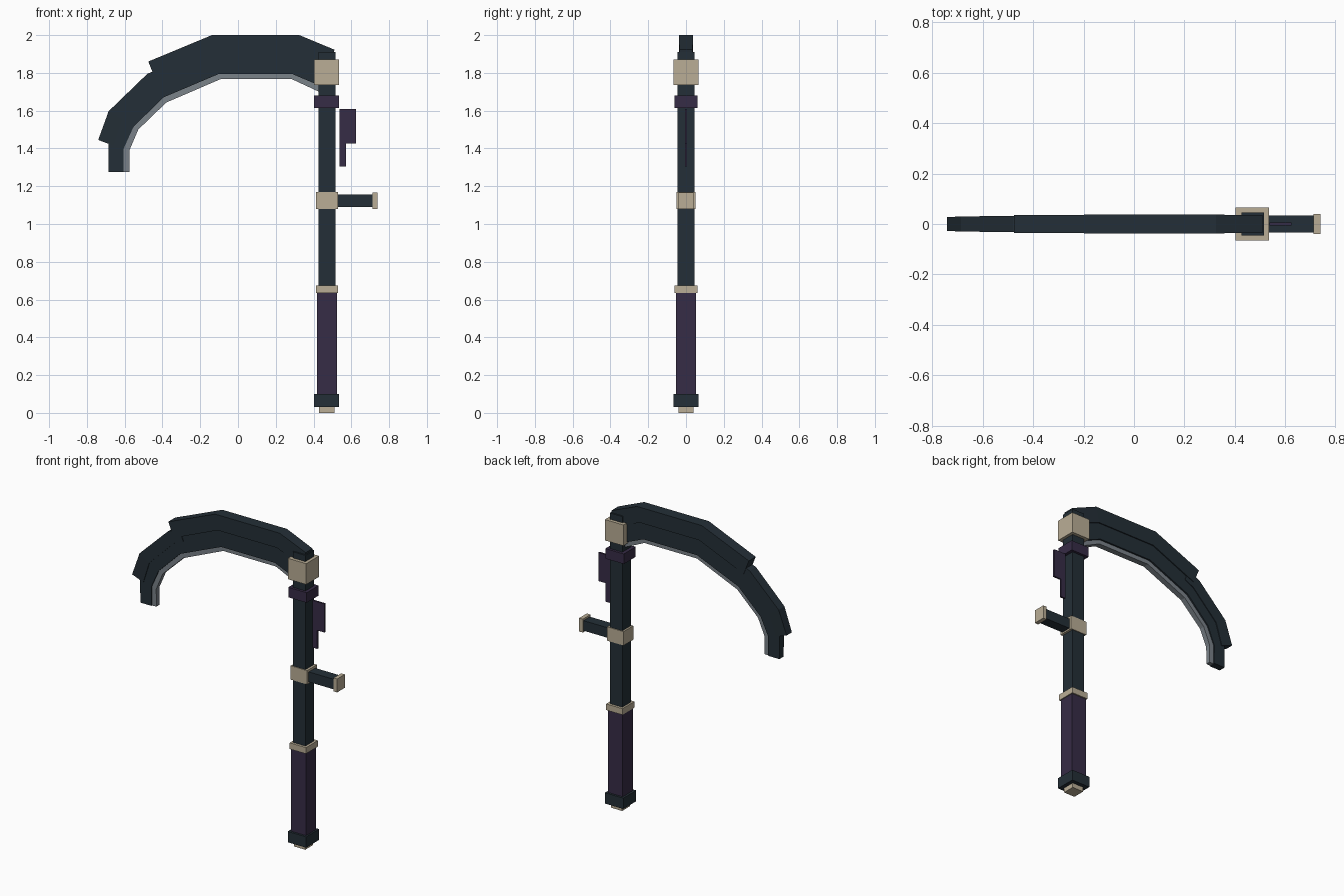
import bpy


def material(name, rgb):
    m = bpy.data.materials.new(name)
    m.diffuse_color = (*rgb, 1)
    return m


DARK = material("dark_slate", (0.0176, 0.0284, 0.038))
PURPLE = material("dark_purple", (0.037, 0.025, 0.061))
TAN = material("tan_metal", (0.49, 0.423, 0.305))
GREY = material("edge_grey", (0.195, 0.223, 0.25))


def mesh_object(name, verts, faces, mat):
    me = bpy.data.meshes.new(name)
    me.from_pydata(verts, [], faces)
    me.materials.append(mat)
    ob = bpy.data.objects.new(name, me)
    bpy.context.collection.objects.link(ob)
    return ob


def ribbon(name, outer, inner, half, mat):
    """Closed bar through paired outer/inner (x, z) points, with a half thickness at each pair."""
    verts, faces = [], []
    for (xo, zo), (xi, zi), h in zip(outer, inner, half):
        verts += [(xo, -h, zo), (xo, h, zo), (xi, h, zi), (xi, -h, zi)]
    n = len(outer)
    for i in range(n - 1):
        a, b = 4 * i, 4 * i + 4
        for k in range(4):
            j = (k + 1) % 4
            faces.append((a + k, a + j, b + j, b + k))
    faces += [(3, 2, 1, 0), tuple(range(4 * n - 4, 4 * n))]
    return mesh_object(name, verts, faces, mat)


def box(name, x0, x1, hy, z0, z1, mat):
    return ribbon(name, [(x0, z1), (x1, z1)], [(x0, z0), (x1, z0)], (hy, hy), mat)


# Pole, from the foot to the head
box("foot_tip", 0.43, 0.51, 0.04, 0.0, 0.03, TAN)
box("foot_collar", 0.403, 0.535, 0.066, 0.03, 0.1, DARK)
box("grip", 0.417, 0.524, 0.052, 0.1, 0.635, PURPLE)
box("grip_ring", 0.413, 0.53, 0.061, 0.635, 0.675, TAN)
box("shaft", 0.425, 0.515, 0.045, 0.675, 1.91, DARK)
box("upper_ring", 0.403, 0.535, 0.061, 1.615, 1.68, PURPLE)
box("head_block", 0.403, 0.535, 0.066, 1.735, 1.87, TAN)

# Side handle
box("handle_clamp", 0.413, 0.53, 0.05, 1.08, 1.17, TAN)
box("handle_bar", 0.52, 0.714, 0.033, 1.09, 1.155, DARK)
box("handle_cap", 0.712, 0.738, 0.039, 1.08, 1.167, TAN)

# Thin pennant beside the shaft: wide top, narrow tail
ribbon("pennant", [(0.537, 1.61), (0.572, 1.61), (0.572, 1.61), (0.624, 1.61)],
       [(0.537, 1.305), (0.572, 1.305), (0.572, 1.425), (0.624, 1.425)], [0.006] * 4, PURPLE)

# Curved blade: body, two overlapping spine plates and the cutting edge
body_inner = [(0.45, 1.725), (0.285, 1.795), (-0.1, 1.795), (-0.395, 1.67),
              (-0.553, 1.515), (-0.605, 1.4), (-0.605, 1.275)]
body_outer = [(0.5, 1.83), (0.31, 1.91), (-0.125, 1.91), (-0.44, 1.775),
              (-0.63, 1.58), (-0.685, 1.43), (-0.685, 1.275)]
edge_inner = [(0.45, 1.69), (0.285, 1.767), (-0.092, 1.767), (-0.38, 1.643),
              (-0.528, 1.5), (-0.575, 1.39), (-0.575, 1.275)]
ribbon("blade_body", body_outer, body_inner,
       (0.03, 0.03, 0.03, 0.028, 0.025, 0.023, 0.022), DARK)
ribbon("blade_edge", body_inner, edge_inner,
       (0.019, 0.019, 0.019, 0.018, 0.017, 0.016, 0.015), GREY)
ribbon("upper_spine", [(0.51, 1.923), (0.325, 2.0), (-0.138, 2.0), (-0.475, 1.86)],
       [(0.5, 1.82), (0.305, 1.9), (-0.12, 1.9), (-0.437, 1.765)],
       (0.035, 0.037, 0.037, 0.035), DARK)
ribbon("lower_spine", [(-0.4, 1.828), (-0.48, 1.795), (-0.685, 1.597), (-0.74, 1.445)],
       [(-0.37, 1.76), (-0.435, 1.73), (-0.615, 1.555), (-0.66, 1.415)],
       (0.032, 0.032, 0.03, 0.027), DARK)
